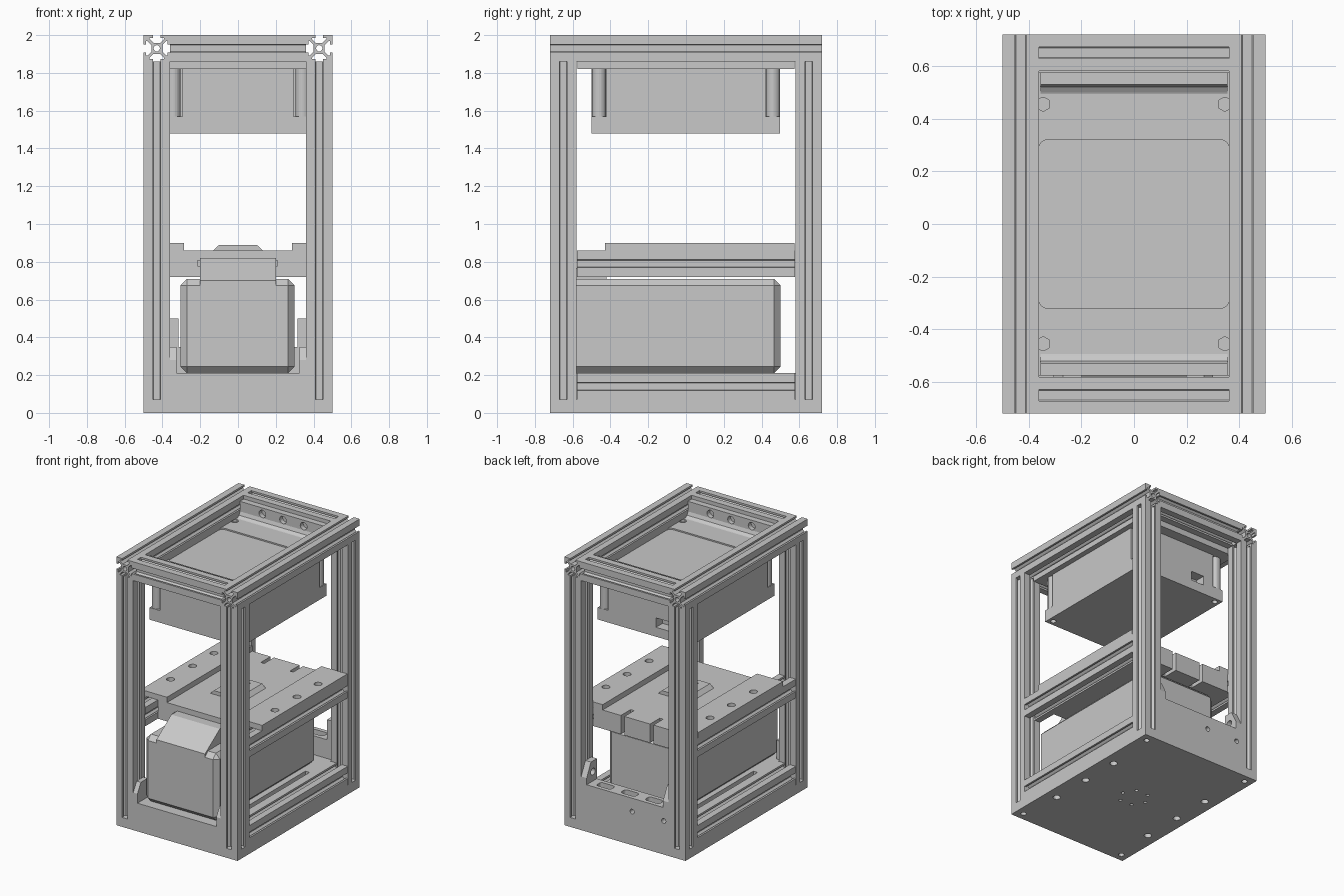
import bpy, bmesh, math
from mathutils import Matrix, Vector

if "Cube" in bpy.data.objects:
    bpy.data.objects.remove(bpy.data.objects["Cube"], do_unlink=True)

TONE = (0.58, 0.58, 0.58, 1)
grey = bpy.data.materials.new("machine_grey")
grey.use_nodes = True
grey.diffuse_color = TONE
grey.node_tree.nodes["Principled BSDF"].inputs["Base Color"].default_value = TONE
SIDES = (-1, 1)
TURN = {'X': Matrix.Rotation(math.pi / 2, 4, 'Y'), 'Y': Matrix.Rotation(math.pi / 2, 4, 'X'),
        'Z': Matrix.Identity(4)}


def link(name, mesh):
    mesh.materials.clear()
    mesh.materials.append(grey)
    for p in mesh.polygons:
        p.use_smooth = False
        p.material_index = 0
    ob = bpy.data.objects.new(name, mesh)
    bpy.context.collection.objects.link(ob)
    return ob


def add_box(bm, xs, ys, zs, bevel=0, vertical_only=False):
    size = Vector((xs[1] - xs[0], ys[1] - ys[0], zs[1] - zs[0]))
    mid = Vector((sum(xs), sum(ys), sum(zs))) / 2
    vs = bmesh.ops.create_cube(bm, size=1, matrix=Matrix.Translation(mid) @ Matrix.Diagonal(size.to_4d()))["verts"]
    if bevel:
        edges = {e for v in vs for e in v.link_edges}
        if vertical_only:
            edges = {e for e in edges if abs(e.verts[0].co.z - e.verts[1].co.z) > 1e-4}
        bmesh.ops.bevel(bm, geom=list(edges), offset=bevel, segments=4 if vertical_only else 1,
                        profile=0.5, affect='EDGES')


def add_cylinder(bm, at, radius, depth, axis='Z', sides=16):
    bmesh.ops.create_cone(bm, cap_ends=True, segments=sides, radius1=radius, radius2=radius,
                          depth=depth, matrix=Matrix.Translation(at) @ TURN[axis])


def finish(name, bm):
    mesh = bpy.data.meshes.new(name)
    bm.to_mesh(mesh)
    bm.free()
    return link(name, mesh)


def box(name, xs, ys, zs, **kw):
    bm = bmesh.new()
    add_box(bm, xs, ys, zs, **kw)
    return finish(name, bm)


def prism(name, points, x0, x1):
    """Extrude a (y, z) outline along x."""
    bm = bmesh.new()
    face = bm.faces.new([bm.verts.new((x0, y, z)) for y, z in points])
    out = bmesh.ops.extrude_face_region(bm, geom=[face])["geom"]
    bmesh.ops.translate(bm, vec=(x1 - x0, 0, 0), verts=[g for g in out if isinstance(g, bmesh.types.BMVert)])
    bmesh.ops.recalc_face_normals(bm, faces=bm.faces)
    return finish(name, bm)


def evaluated(ob):
    bpy.context.view_layer.update()
    return bpy.data.meshes.new_from_object(ob.evaluated_get(bpy.context.evaluated_depsgraph_get()))


def cut(ob, bm):
    cutter = finish("cutter", bm)
    cutter.hide_render = True
    mod = ob.modifiers.new("cut", 'BOOLEAN')
    mod.operation, mod.solver, mod.object = 'DIFFERENCE', 'EXACT', cutter
    mesh = evaluated(ob)
    ob.modifiers.clear()
    ob.data = mesh
    bpy.data.objects.remove(cutter, do_unlink=True)


# Slotted extrusion section: one quarter outline turned four times, with a centre bore
QUARTER = [(0.07, 0.07), (0.021, 0.07), (0.021, 0.056), (0.039, 0.056), (0.039, 0.05), (0.018, 0.029),
           (-0.018, 0.029), (-0.039, 0.05), (-0.039, 0.056), (-0.021, 0.056), (-0.021, 0.07)]
section = []
for k in range(4):
    c, s = (1, 0, -1, 0)[k], (0, 1, 0, -1)[k]
    section += [(x * c - y * s, x * s + y * c) for x, y in QUARTER]
bore = [(0.017 * math.cos(k * math.pi / 6), 0.017 * math.sin(k * math.pi / 6)) for k in range(12)]


def extrusion(name, centre, length, axis):
    cu = bpy.data.curves.new(name, 'CURVE')
    cu.dimensions, cu.fill_mode, cu.extrude = '2D', 'BOTH', length / 2
    for loop in (section, bore):
        sp = cu.splines.new('POLY')
        sp.points.add(len(loop) - 1)
        for p, (x, y) in zip(sp.points, loop):
            p.co = (x, y, 0, 1)
        sp.use_cyclic_u = True
        sp.use_smooth = False
    tmp = bpy.data.objects.new(name + "_curve", cu)
    bpy.context.collection.objects.link(tmp)
    mesh = evaluated(tmp)
    bpy.data.objects.remove(tmp, do_unlink=True)
    mesh.transform(Matrix.Translation(centre) @ TURN[axis])
    link(name, mesh)


# Frame
for sx in SIDES:
    side = "left" if sx > 0 else "right"
    for sy in SIDES:
        extrusion(f"{side}_{'back' if sy > 0 else 'front'}_post", (sx * 0.43, sy * 0.65, 0.965), 1.79, 'Z')
    extrusion(side + "_top_rail", (sx * 0.43, 0, 1.93), 1.44, 'Y')
    extrusion(side + "_middle_rail", (sx * 0.43, 0, 0.79), 1.156, 'Y')
    extrusion(side + "_bottom_rail", (sx * 0.43, 0, 0.14), 1.156, 'Y')
for sy in SIDES:
    extrusion("back_cross_rail" if sy > 0 else "front_cross_rail", (0, sy * 0.65, 1.93), 0.72, 'X')

# Base plate with screw holes underneath
base = box("base_plate", (-0.5, 0.5), (-0.72, 0.72), (0, 0.07))
bm = bmesh.new()
for sx in SIDES:
    for y in (-0.66, 0.66):
        add_cylinder(bm, (sx * 0.44, y, 0), 0.02, 0.08)
    for y in (-0.34, -0.03, 0.27):
        add_cylinder(bm, (sx * 0.41, y, 0), 0.026, 0.08)
for k in range(6):
    add_cylinder(bm, (0.1 * math.cos(k * math.pi / 3), 0.1 * math.sin(k * math.pi / 3), 0), 0.012, 0.08)
cut(base, bm)

# Inner floor with a long slot on each side of the motor box
floor = box("base_floor", (-0.36, 0.36), (-0.72, 0.6), (0.07, 0.21))
bm = bmesh.new()
for sx in SIDES:
    add_box(bm, sorted((sx * 0.31, sx * 0.345)), (-0.35, 0.35), (0.12, 0.3))
cut(floor, bm)

# Back panel with pockets and screw holes, and ears against the posts
back = box("back_panel", (-0.36, 0.36), (0.6, 0.72), (0.07, 0.35))
bm = bmesh.new()
for x in (-0.06, -0.32):
    add_cylinder(bm, (x, 0.72, 0.25), 0.018, 0.1, 'Y')
for x in (-0.2, 0.0, 0.2):
    add_box(bm, (x - 0.06, x + 0.06), (0.63, 0.69), (0.3, 0.4), bevel=0.02, vertical_only=True)
cut(back, bm)
for sx in SIDES:
    side = "left" if sx > 0 else "right"
    ear = prism(side + "_back_ear", [(0.6, 0.35), (0.72, 0.35), (0.72, 0.4), (0.67, 0.5), (0.6, 0.5)],
                sx * 0.315, sx * 0.36)
    bm = bmesh.new()
    add_cylinder(bm, (sx * 0.34, 0.645, 0.42), 0.025, 0.2, 'X')
    cut(ear, bm)
    prism(side + "_front_ear", [(-0.72, 0.21), (-0.6, 0.21), (-0.6, 0.35), (-0.68, 0.35), (-0.72, 0.28)],
          sx * 0.325, sx * 0.36)

# Chamfered motor box with its sloped hood
box("motor_box", (-0.305, 0.3), (-0.675, 0.5), (0.21, 0.71), bevel=0.035)
prism("motor_hood", [(-0.675, 0.6), (-0.675, 0.7), (-0.5, 0.82), (-0.42, 0.82), (-0.42, 0.6)], -0.2, 0.2)
box("hood_lip", (-0.215, 0.21), (-0.47, -0.425), (0.775, 0.81))

# Work table: slotted body, raised side strips with holes, tapered centre block
table = box("work_table", (-0.36, 0.36), (-0.43, 0.575), (0.72, 0.86))
bm = bmesh.new()
for sx in SIDES:
    add_box(bm, (sx * 0.12 - 0.014, sx * 0.12 + 0.014), (0.46, 0.7), (0.6, 0.95))
cut(table, bm)
for sx in SIDES:
    strip = box("left_table_strip" if sx > 0 else "right_table_strip",
                sorted((sx * 0.285, sx * 0.5)), (-0.43, 0.575), (0.86, 0.9))
    bm = bmesh.new()
    for y in (-0.18, 0.08, 0.33):
        add_cylinder(bm, (sx * 0.43, y, 0.9), 0.028, 0.06)
    cut(strip, bm)
block = box("table_centre_block", (-0.13, 0.13), (-0.14, 0.14), (0.86, 0.888))
for v in block.data.vertices:
    if v.co.z > 0.87:
        v.co.x *= 0.78
bm = bmesh.new()
add_box(bm, (-0.035, 0.035), (-0.1, 0.1), (0.865, 0.95))
cut(block, bm)

# Upper housing: corner notches holding round screw bosses, a connector opening
housing = box("upper_housing", (-0.38, 0.38), (-0.5, 0.497), (1.48, 1.82))
bm = bmesh.new()
bosses = bmesh.new()
for sx in SIDES:
    for sy in SIDES:
        add_box(bm, sorted((sx * 0.295, sx * 0.5)), sorted((sy * 0.42, sy * 0.6)), (1.57, 1.9))
        add_cylinder(bm, (sx * 0.34, sy * 0.46, 1.48), 0.02, 0.12)
        add_cylinder(bosses, (sx * 0.342, sy * 0.46, 1.695), 0.037, 0.25, sides=24)
add_box(bm, (-0.21, -0.1), (0.42, 0.6), (1.55, 1.62))
cut(housing, bm)
finish("housing_bosses", bosses)

# Top tray: flange with a shallow rounded recess, bolt holes and end walls
tray = box("tray_flange", (-0.42, 0.42), (-0.575, 0.575), (1.82, 1.86))
bm = bmesh.new()
add_box(bm, (-0.362, 0.362), (-0.32, 0.32), (1.85, 1.9), bevel=0.035, vertical_only=True)
for sx in SIDES:
    for sy in SIDES:
        add_cylinder(bm, (sx * 0.345, sy * 0.455, 1.87), 0.028, 0.06, sides=6)
cut(tray, bm)
for sy in SIDES:
    outline = [(0.575, 1.855), (0.575, 1.975), (0.53, 1.975), (0.53, 1.9), (0.52, 1.875), (0.5, 1.862), (0.48, 1.855)]
    wall = prism("tray_back_wall" if sy > 0 else "tray_front_wall", [(sy * y, z) for y, z in outline], -0.355, 0.355)
    bm = bmesh.new()
    for x in (-0.17, 0, 0.17):
        add_cylinder(bm, (x, sy * 0.54, 1.93), 0.028, 0.05, 'Y')
    cut(wall, bm)
